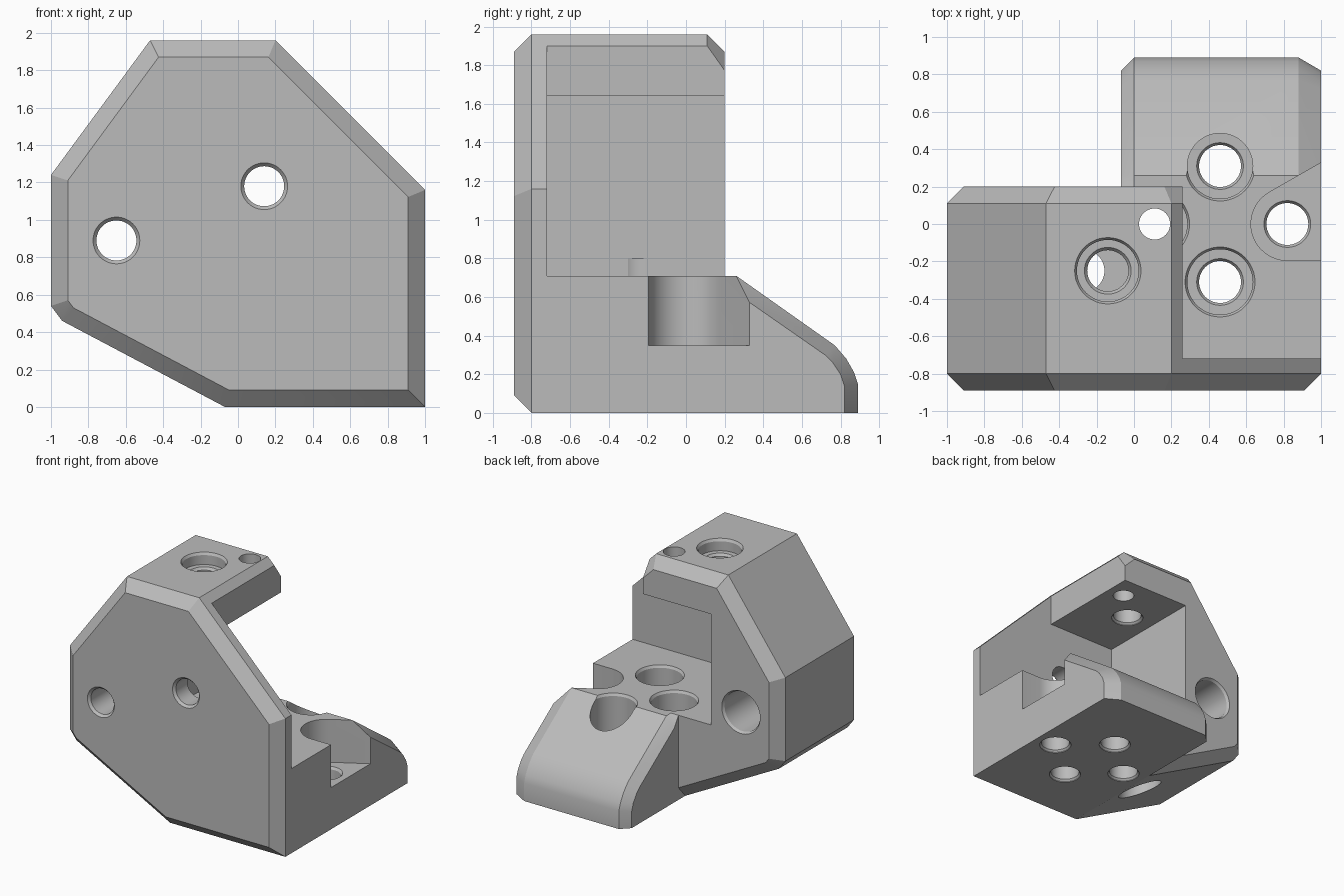
import bpy, bmesh, math
from mathutils import Vector

if "Cube" in bpy.data.objects:
    bpy.data.objects.remove(bpy.data.objects["Cube"], do_unlink=True)

grey = bpy.data.materials.new("plain grey")
grey.use_nodes = True
grey.diffuse_color = (0.5, 0.5, 0.5, 1)
grey.node_tree.nodes["Principled BSDF"].inputs["Base Color"].default_value = (0.5, 0.5, 0.5, 1)


def loft(name, sections):
    """Closed solid through matching rings of points."""
    bm = bmesh.new()
    rings = [[bm.verts.new(p) for p in s] for s in sections]
    n = len(rings[0])
    for a, b in zip(rings, rings[1:]):
        for i in range(n):
            j = (i + 1) % n
            bm.faces.new((a[i], a[j], b[j], b[i]))
    bm.faces.new(rings[0])
    bm.faces.new(rings[-1][::-1])
    bmesh.ops.recalc_face_normals(bm, faces=bm.faces)
    me = bpy.data.meshes.new(name)
    bm.to_mesh(me)
    bm.free()
    ob = bpy.data.objects.new(name, me)
    bpy.context.collection.objects.link(ob)
    me.materials.append(grey)
    return ob


def combine(ob, other, operation):
    """Apply a boolean and drop the helper."""
    mod = ob.modifiers.new("boolean", 'BOOLEAN')
    mod.operation, mod.object, mod.solver = operation, other, 'EXACT'
    bpy.context.view_layer.objects.active = ob
    bpy.ops.object.modifier_apply(modifier=mod.name)
    bpy.data.objects.remove(other, do_unlink=True)


def inset(points, d):
    """Offset a counter-clockwise outline inward."""
    result = []
    for i, p in enumerate(points):
        p = Vector(p)
        a = (p - Vector(points[i - 1])).normalized()
        b = (Vector(points[(i + 1) % len(points)]) - p).normalized()
        na, nb = Vector((-a.y, a.x)), Vector((-b.y, b.x))
        result.append(p + (na + nb) * d / (1 + na.dot(nb)))
    return result


def bore(ob, centre, axis, steps):
    """Cut a stepped round hole; steps are (position along axis, radius)."""
    rings = []
    for t, r in steps:
        ring = []
        for i in range(48):
            a = math.tau * i / 48
            u, v = r * math.cos(a), r * math.sin(a)
            if axis == 'Z':
                ring.append((centre[0] + u, centre[1] + v, t))
            else:
                ring.append((centre[0] + u, t, centre[1] + v))
        rings.append(ring)
    combine(ob, loft("bore_cutter", rings), 'DIFFERENCE')


# Main housing with chamfered front and back rims
outline = [(-0.07, 0), (1, 0), (1, 1.16), (0.2, 1.96), (-0.47, 1.96),
           (-1, 1.24), (-1, 0.54), (-0.94, 0.46)]
small = inset(outline, 0.09)
housing = loft("bracket_housing", [
    [(p[0], y, p[1]) for p in pts]
    for y, pts in ((-0.89, small), (-0.8, outline), (0.11, outline), (0.2, small))])

# Open cavity below the roof and beside its end
cavity = [(-0.37, 0.71), (2, 0.71), (2, 3), (0.26, 3), (0.26, 1.64), (-0.37, 1.64)]
combine(housing, loft("cavity_cutter", [[(x, y, z) for x, z in cavity] for y in (-0.72, 1)]),
        'DIFFERENCE')

# Sloping foot with chamfered sides
full = [(0.05, 0), (0.05, 0.71), (0.2, 0.71), (0.26, 0.71), (0.77, 0.35),
        (0.83, 0.28), (0.87, 0.21), (0.89, 0.15), (0.89, 0)]
side = [(0.05, 0), (0.05, 0.71), (0.2, 0.71), (0.26, 0.62), (0.72, 0.3),
        (0.76, 0.26), (0.8, 0.2), (0.82, 0.14), (0.82, 0)]
foot = loft("foot", [[(x, y, z) for y, z in pts]
                     for x, pts in ((-0.07, side), (0, full), (0.88, full), (1, side))])
combine(housing, foot, 'UNION')

# Side recess, rounded on the inside and flared at the back
recess = [(1.1, -0.195)]
for i in range(17):
    a = math.radians(270 - 150 * i / 16)
    recess.append((0.82 + 0.195 * math.cos(a), 0.195 * math.sin(a)))
recess.append((1.1, 0.385))
combine(housing, loft("recess_cutter", [[(x, y, z) for x, y in recess] for z in (0.35, 1)]),
        'DIFFERENCE')

# Vertical screw holes through the base
screw = [(-0.1, 0.125), (0.005, 0.125), (0.02, 0.112), (0.33, 0.112), (0.35, 0.125)]
for centre in ((0.46, 0.31), (0.46, -0.31), (0.11, 0)):
    bore(housing, centre, 'Z', screw + [(0.351, 0.175), (0.69, 0.175), (0.715, 0.19), (1, 0.19)])
bore(housing, (0.82, 0), 'Z', screw + [(0.6, 0.125)])

# Hole in the slanted underside, reaching the cavity floor
bore(housing, (-0.27, -0.25), 'Z', [(-0.1, 0.17), (0.45, 0.17), (0.451, 0.112), (0.8, 0.112)])

# Roof holes
bore(housing, (-0.14, -0.25), 'Z', [(1.5, 0.125), (1.645, 0.125), (1.66, 0.11), (1.84, 0.11),
                                    (1.86, 0.125), (1.861, 0.165), (1.94, 0.165),
                                    (1.961, 0.178), (2.1, 0.178)])
bore(housing, (0.11, 0), 'Z', [(1.5, 0.083), (2.1, 0.083)])

# Front holes
mouth = [(-1, 0.125), (-0.89, 0.125), (-0.87, 0.107)]
bore(housing, (0.14, 1.18), 'Y', mouth + [(-0.6, 0.107)])
bore(housing, (-0.65, 0.89), 'Y', mouth + [(-0.55, 0.107), (-0.549, 0.165), (0.18, 0.165),
                                          (0.2, 0.178), (0.4, 0.178)])

# Smooth bores, crisp edges
bpy.ops.object.select_all(action='DESELECT')
housing.select_set(True)
bpy.context.view_layer.objects.active = housing
bpy.ops.object.shade_smooth_by_angle(angle=math.radians(20))
